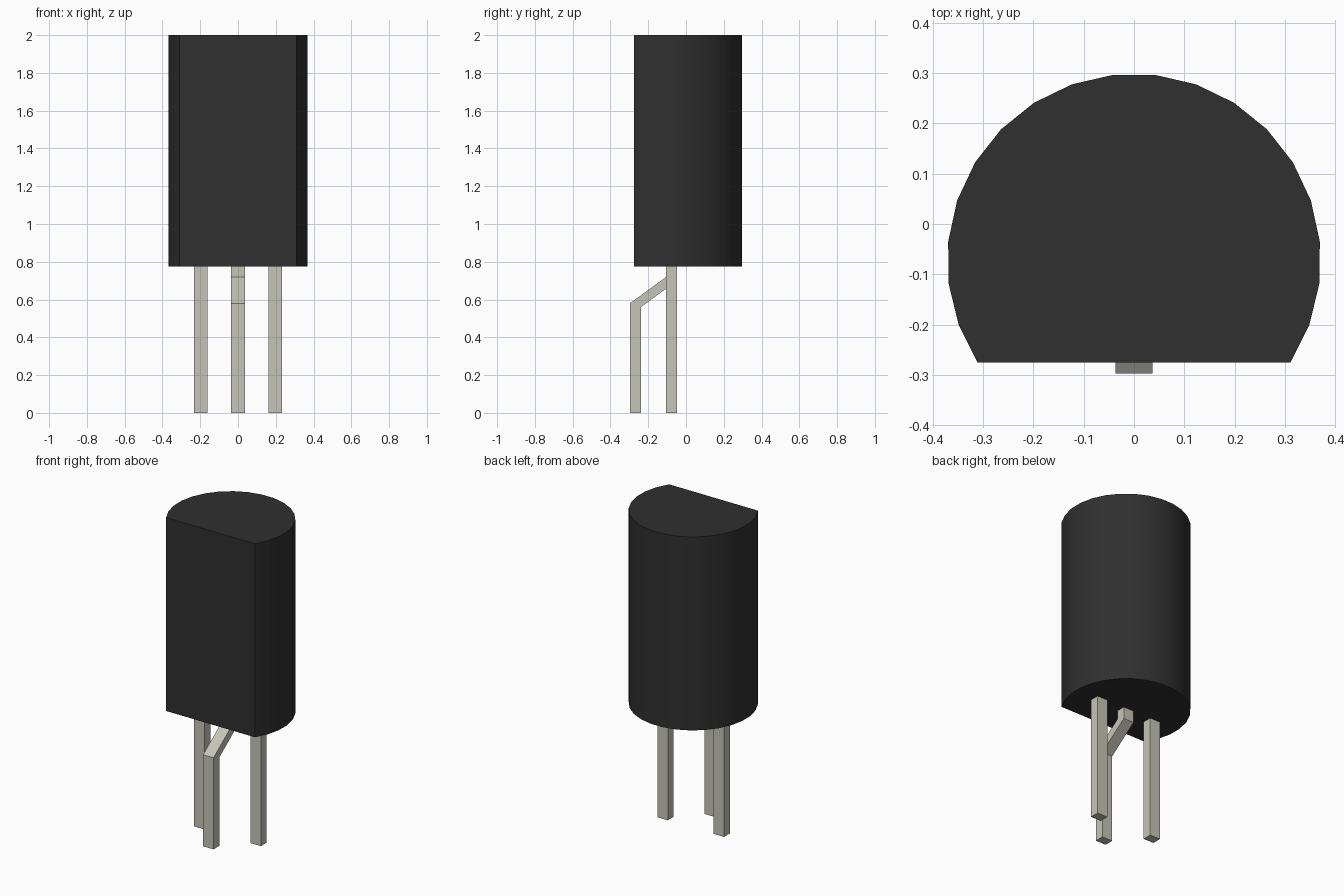
import bpy, bmesh, math
from mathutils import Vector

cube = bpy.data.objects.get("Cube")
if cube:
    bpy.data.objects.remove(cube, do_unlink=True)


def make_material(name, rgb, rough, metal):
    mat = bpy.data.materials.new(name)
    mat.use_nodes = True
    mat.diffuse_color = (*rgb, 1)
    bsdf = mat.node_tree.nodes["Principled BSDF"]
    bsdf.inputs["Base Color"].default_value = (*rgb, 1)
    bsdf.inputs["Roughness"].default_value = rough
    bsdf.inputs["Metallic"].default_value = metal
    return mat


def extrude_profile(name, points, offset, mat):
    """Closed solid made by sweeping a flat outline along offset."""
    bm = bmesh.new()
    face = bm.faces.new([bm.verts.new(p) for p in points])
    swept = bmesh.ops.extrude_face_region(bm, geom=[face], use_keep_orig=True)
    verts = [g for g in swept["geom"] if isinstance(g, bmesh.types.BMVert)]
    bmesh.ops.translate(bm, verts=verts, vec=Vector(offset))
    bmesh.ops.recalc_face_normals(bm, faces=bm.faces[:])
    mesh = bpy.data.meshes.new(name)
    bm.to_mesh(mesh)
    bm.free()
    mesh.materials.append(mat)
    obj = bpy.data.objects.new(name, mesh)
    bpy.context.collection.objects.link(obj)
    return obj


black = make_material("black_plastic", (0.029, 0.029, 0.029), 0.5, 0.0)
tin = make_material("tinned_metal", (0.56, 0.56, 0.48), 0.4, 0.0)

# Body: round arc at the back, closed by a flat front
RADIUS, CENTRE_Y, ARC_END, SEGMENTS = 0.371, -0.0725, math.radians(123.1), 19
BODY_BOTTOM, BODY_TOP = 0.775, 2.0
arc = []
for i in range(SEGMENTS + 1):
    a = -ARC_END + 2 * ARC_END * i / SEGMENTS
    arc.append((RADIUS * math.sin(a), CENTRE_Y + RADIUS * math.cos(a), BODY_BOTTOM))
body = extrude_profile("body", arc, (0, 0, BODY_TOP - BODY_BOTTOM), black)
bpy.ops.object.select_all(action="DESELECT")
body.select_set(True)
bpy.context.view_layer.objects.active = body
bpy.ops.object.shade_smooth_by_angle(angle=math.radians(30))

# Leads: side outlines in (y, z), swept across the lead width
LEAD_WIDTH, LEAD_TOP = 0.073, 0.78
FRONT, BACK = -0.105, -0.047
straight = [(FRONT, 0), (BACK, 0), (BACK, LEAD_TOP), (FRONT, LEAD_TOP)]
bent = [(-0.297, 0), (-0.239, 0), (-0.239, 0.56), (BACK, 0.70),
        (BACK, LEAD_TOP), (FRONT, LEAD_TOP), (FRONT, 0.72), (-0.297, 0.58)]
for name, x, outline in (("left_lead", 0.197, straight),
                         ("middle_lead", 0.0, bent),
                         ("right_lead", -0.197, straight)):
    points = [(x - LEAD_WIDTH / 2, y, z) for y, z in outline]
    extrude_profile(name, points, (LEAD_WIDTH, 0, 0), tin)
